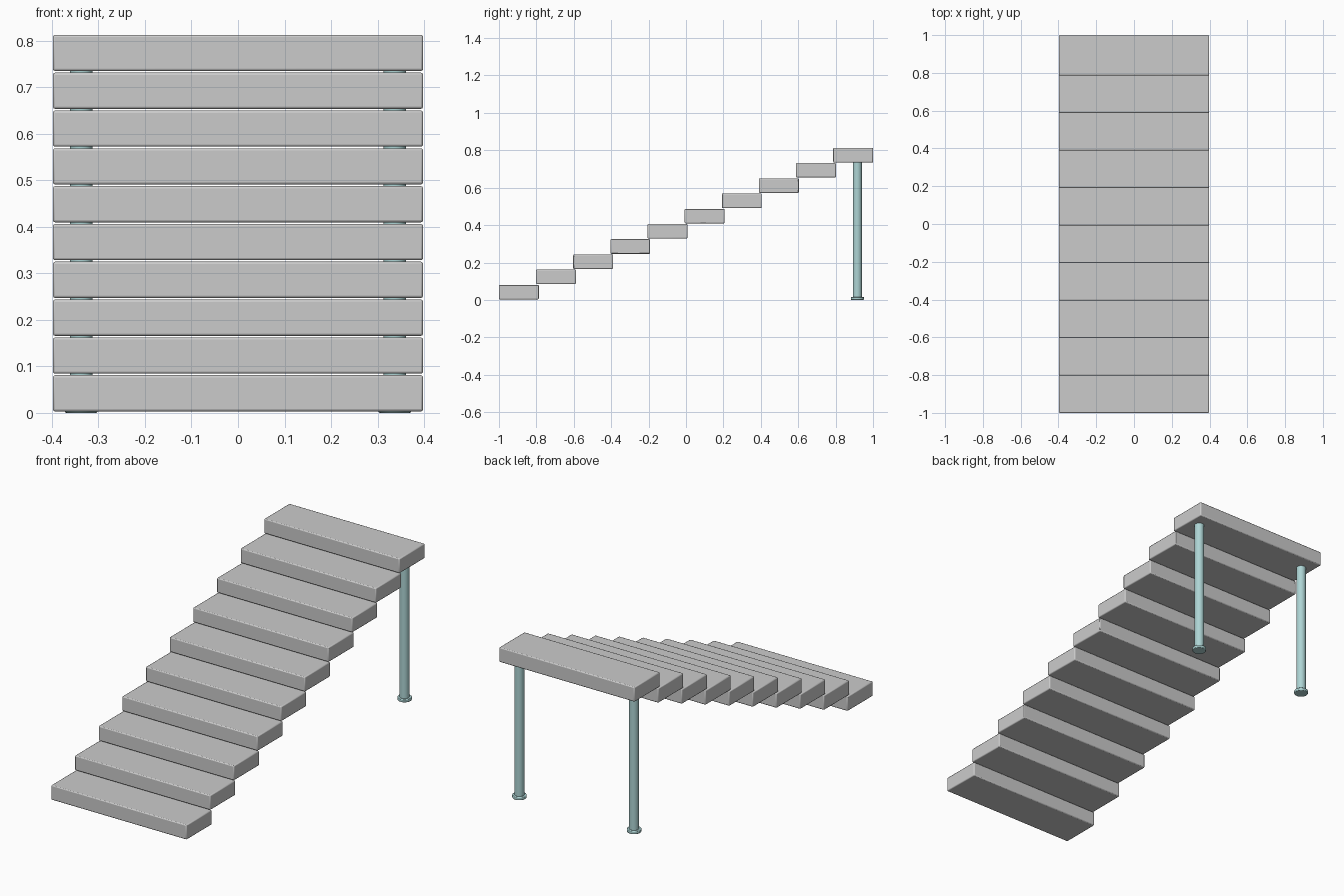
import bpy

if "Cube" in bpy.data.objects:
    bpy.data.objects.remove(bpy.data.objects["Cube"])

STEPS = 10
DEPTH, HEIGHT, WIDTH = 0.213, 0.078, 0.796
RUN, RISE = (2 - DEPTH) / (STEPS - 1), 0.0813

teal = bpy.data.materials.new("teal_metal")
teal.diffuse_color = (0.42, 0.66, 0.66, 1)
teal.use_nodes = True
teal.node_tree.nodes["Principled BSDF"].inputs["Base Color"].default_value = teal.diffuse_color


def add_bevel(obj, width, segments):
    mod = obj.modifiers.new("Bevel", "BEVEL")
    mod.width = width
    mod.segments = segments
    mod.limit_method = 'ANGLE'


def slab(name, y, z):
    bpy.ops.mesh.primitive_cube_add(size=1, location=(0, y, z))
    obj = bpy.context.object
    obj.name = name
    obj.scale = (WIDTH, DEPTH, HEIGHT)
    bpy.ops.object.transform_apply(location=False, rotation=False, scale=True)
    add_bevel(obj, 0.005, 2)
    bpy.ops.object.shade_smooth_by_angle()


def cylinder(name, x, y, z0, z1, radius):
    bpy.ops.mesh.primitive_cylinder_add(vertices=32, radius=radius, depth=z1 - z0,
                                        location=(x, y, (z0 + z1) / 2))
    obj = bpy.context.object
    obj.name = name
    obj.data.materials.append(teal)
    bpy.ops.object.shade_smooth_by_angle()
    return obj


# Stone treads, each overlapping the one below
for i in range(STEPS):
    slab(f"step_{i + 1}", -1 + DEPTH / 2 + i * RUN, 0.003 + HEIGHT / 2 + i * RISE)

# Two support posts with foot plates under the top step
for side, x in (("left", -0.337), ("right", 0.337)):
    cylinder(f"post_{side}", x, 0.916, 0.005, 0.738, 0.024)
    foot = cylinder(f"post_foot_{side}", x, 0.916, 0, 0.016, 0.035)
    add_bevel(foot, 0.003, 2)
